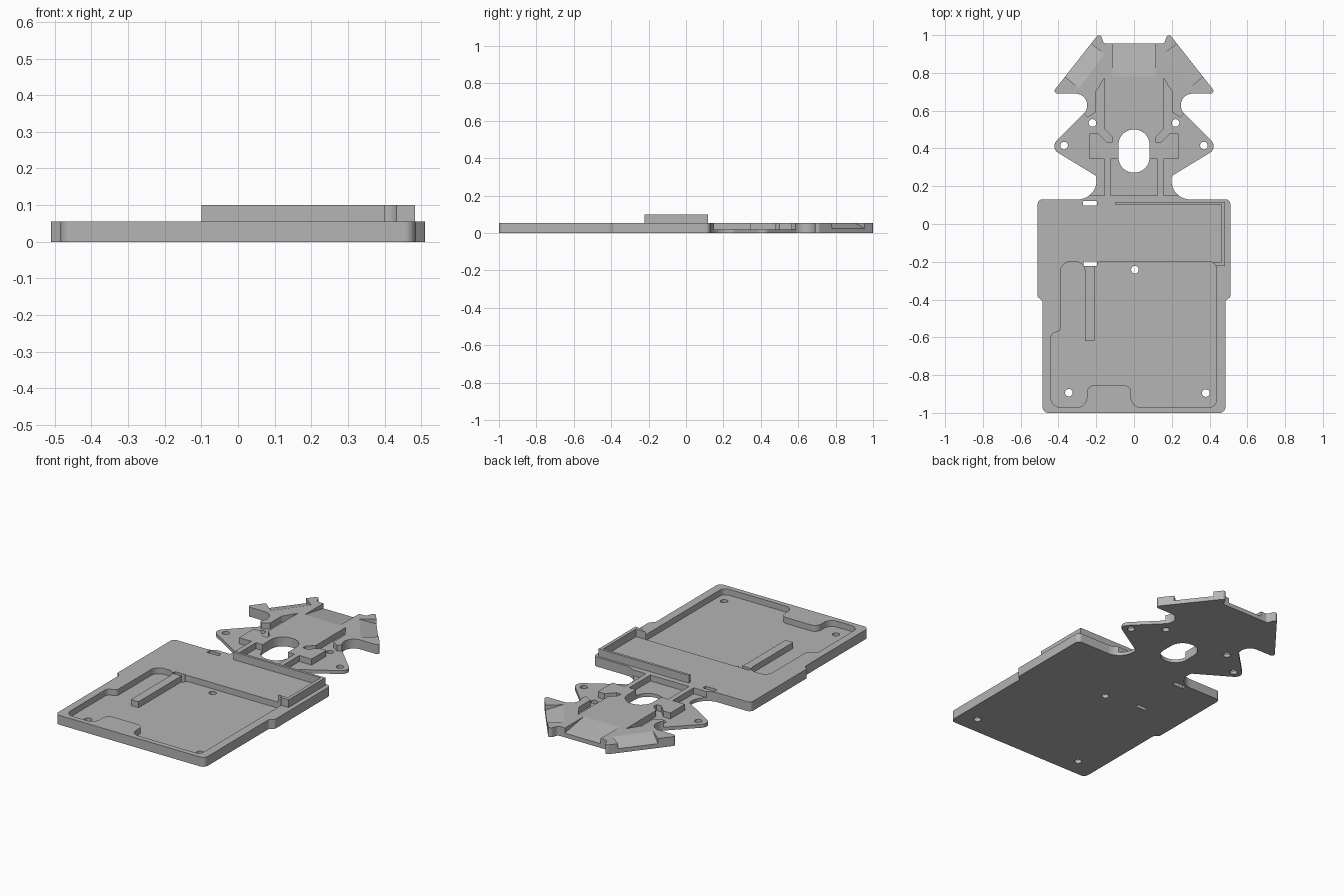
import bpy, bmesh, math
from mathutils import Vector

if "Cube" in bpy.data.objects:
    bpy.data.objects.remove(bpy.data.objects["Cube"], do_unlink=True)

TOP, FLOOR, FENCE, LIP = 0.055, 0.02, 0.1, 0.025

grey = bpy.data.materials.new("plain grey")
grey.use_nodes = True
colour = (0.46, 0.46, 0.46, 1)
grey.diffuse_color = colour
grey.node_tree.nodes["Principled BSDF"].inputs["Base Color"].default_value = colour


def rounded(corners):
    """Turn (x, y, radius) corners into an outline with arcs."""
    out = []
    for i, c in enumerate(corners):
        p = Vector(c[:2])
        r = c[2] if len(c) > 2 else 0
        a = (Vector(corners[i - 1][:2]) - p).normalized()
        b = (Vector(corners[(i + 1) % len(corners)][:2]) - p).normalized()
        if r == 0:
            new = [p]
        else:
            half = a.angle(b) / 2
            centre = p + (a + b).normalized() * r / math.sin(half)
            start = p + a * r / math.tan(half) - centre
            end = p + b * r / math.tan(half) - centre
            turn = math.atan2(start.x * end.y - start.y * end.x, start.dot(end))
            n = max(2, math.ceil(abs(turn) / math.radians(6)))
            new = []
            for k in range(n + 1):
                t = turn * k / n
                new.append(centre + Vector((
                    start.x * math.cos(t) - start.y * math.sin(t),
                    start.x * math.sin(t) + start.y * math.cos(t))))
        for q in new:
            if not out or (q - out[-1]).length > 1e-5:
                out.append(q)
    if (out[0] - out[-1]).length < 1e-5:
        out.pop()
    return out


def rect(x0, x1, y0, y1, r=0):
    return [(x0, y0, r), (x1, y0, r), (x1, y1, r), (x0, y1, r)]


def mirror(corners):
    return [(-c[0], *c[1:]) for c in reversed(corners)]


def prism(name, corners, z0, z1):
    """Upright prism; z0 may give one bottom height per corner."""
    pts = rounded(corners)
    low = z0 if isinstance(z0, list) else [z0] * len(pts)
    bm = bmesh.new()
    bottom = [bm.verts.new((p.x, p.y, z)) for p, z in zip(pts, low)]
    top = [bm.verts.new((p.x, p.y, z1)) for p in pts]
    bm.faces.new(bottom[::-1])
    bm.faces.new(top)
    for i in range(len(pts)):
        j = (i + 1) % len(pts)
        bm.faces.new((bottom[i], bottom[j], top[j], top[i]))
    bmesh.ops.recalc_face_normals(bm, faces=bm.faces)
    mesh = bpy.data.meshes.new(name)
    bm.to_mesh(mesh)
    bm.free()
    mesh.materials.append(grey)
    obj = bpy.data.objects.new(name, mesh)
    bpy.context.collection.objects.link(obj)
    return obj


def ramp(inner_a, inner_b, outer_a, outer_b):
    """Cutter that slopes from the top surface down to the outer lip."""
    corners, low = [], []
    for a, b, t in ((inner_a, outer_a, -0.2), (inner_a, outer_a, 1.3),
                    (inner_b, outer_b, 1.3), (inner_b, outer_b, -0.2)):
        corners.append(tuple(Vector(a).lerp(Vector(b), t)))
        low.append(TOP + (LIP - TOP) * t)
    return prism("ramp_cutter", corners, low, 0.2)


def cut(target, cutters):
    for c in cutters:
        c.hide_render = True
        m = target.modifiers.new("cut", 'BOOLEAN')
        m.operation, m.solver, m.object = 'DIFFERENCE', 'EXACT', c
    bpy.context.view_layer.update()
    graph = bpy.context.evaluated_depsgraph_get()
    mesh = bpy.data.meshes.new_from_object(target.evaluated_get(graph))
    target.modifiers.clear()
    target.data = mesh


# Plate outline: right half from the tray edge to the winged end
half = [(0.484, -1, 0.03), (0.484, -0.41, 0.01), (0.51, -0.385, 0.01),
        (0.51, 0.13, 0.025), (0.198, 0.13, 0.1), (0.198, 0.253, 0.02),
        (0.446, 0.404, 0.04), (0.16, 0.69, 0.062), (0.436, 0.69, 0.015),
        (0.18, 1.015, 0.015), (0.16, 0.955, 0.02)]
plate = prism("base_plate", half + mirror(half), 0, TOP)

# Tray pocket, split by a rib at the left
pocket = prism("pocket_cutter", [
    (0.435, -0.97, 0.035), (0.435, -0.2, 0.035), (-0.21, -0.2, 0.04),
    (-0.21, -0.62), (-0.26, -0.62), (-0.26, -0.2, 0.05),
    (-0.388, -0.2, 0.05), (-0.388, -0.565, 0.02), (-0.44, -0.58, 0.03),
    (-0.44, -0.97, 0.05), (-0.25, -0.97, 0.05), (-0.25, -0.853, 0.04),
    (-0.015, -0.853, 0.04), (-0.015, -0.97, 0.05)], FLOOR, 0.2)
cutters = [pocket]

# Lowered side flanges and the slots beside the raised spine
flange = [(0.155, 0.15), (0.155, 0.345), (0.235, 0.345), (0.235, 0.48),
          (0.19, 0.48), (0.145, 0.435), (0.115, 0.435), (0.115, 0.46),
          (0.155, 0.5), (0.155, 0.775), (0.205, 0.695), (0.205, 0.59),
          (0.245, 0.565), (0.275, 0.595), (0.6, 0.595), (0.6, 0.15)]
for side in (flange, mirror(flange)):
    cutters.append(prism("flange_cutter", side, FLOOR, 0.2))
cutters.append(prism("trench_cutter", rect(-0.125, 0.125, 0.15, 0.345), FLOOR, 0.2))

# Sloped landings on the far end and both wings
cutters.append(ramp((-0.115, 0.78), (0.115, 0.78), (-0.115, 0.955), (0.115, 0.955)))
for s in (-1, 1):
    cutters.append(ramp((s * 0.155, 0.9), (s * 0.29, 0.72),
                        (s * 0.23, 0.955), (s * 0.365, 0.78)))

# Through openings: central slot, two strap slots and screw holes
for box in (rect(-0.082, 0.082, 0.272, 0.5, 0.08),
            rect(-0.27, -0.195, 0.097, 0.123), rect(-0.268, -0.197, -0.222, -0.199)):
    cutters.append(prism("slot_cutter", box, -0.1, 0.2))
R = 0.02
for x, y in ((0.005, -0.242), (-0.345, -0.893), (0.38, -0.895),
             (0.37, 0.415), (-0.37, 0.415), (0.22, 0.535), (-0.22, 0.535)):
    cutters.append(prism("hole_cutter", rect(x - R, x + R, y - R, y + R, R), -0.1, 0.2))

cut(plate, cutters)

# Raised L-shaped fence with a short return beside the pocket
fence = prism("fence", [(-0.1, 0.102), (0.463, 0.102), (0.463, -0.2), (0.4, -0.2),
                        (0.4, -0.222), (0.483, -0.222), (0.483, 0.117),
                        (-0.1, 0.117)], TOP - 0.01, FENCE)
cut(fence, [pocket])

for c in cutters:
    bpy.data.objects.remove(c, do_unlink=True)

# Smooth the small arcs, keep the ramps and edges crisp
for obj in (plate, fence):
    bpy.ops.object.select_all(action='DESELECT')
    obj.select_set(True)
    bpy.context.view_layer.objects.active = obj
    bpy.ops.object.shade_smooth_by_angle(angle=math.radians(8))
